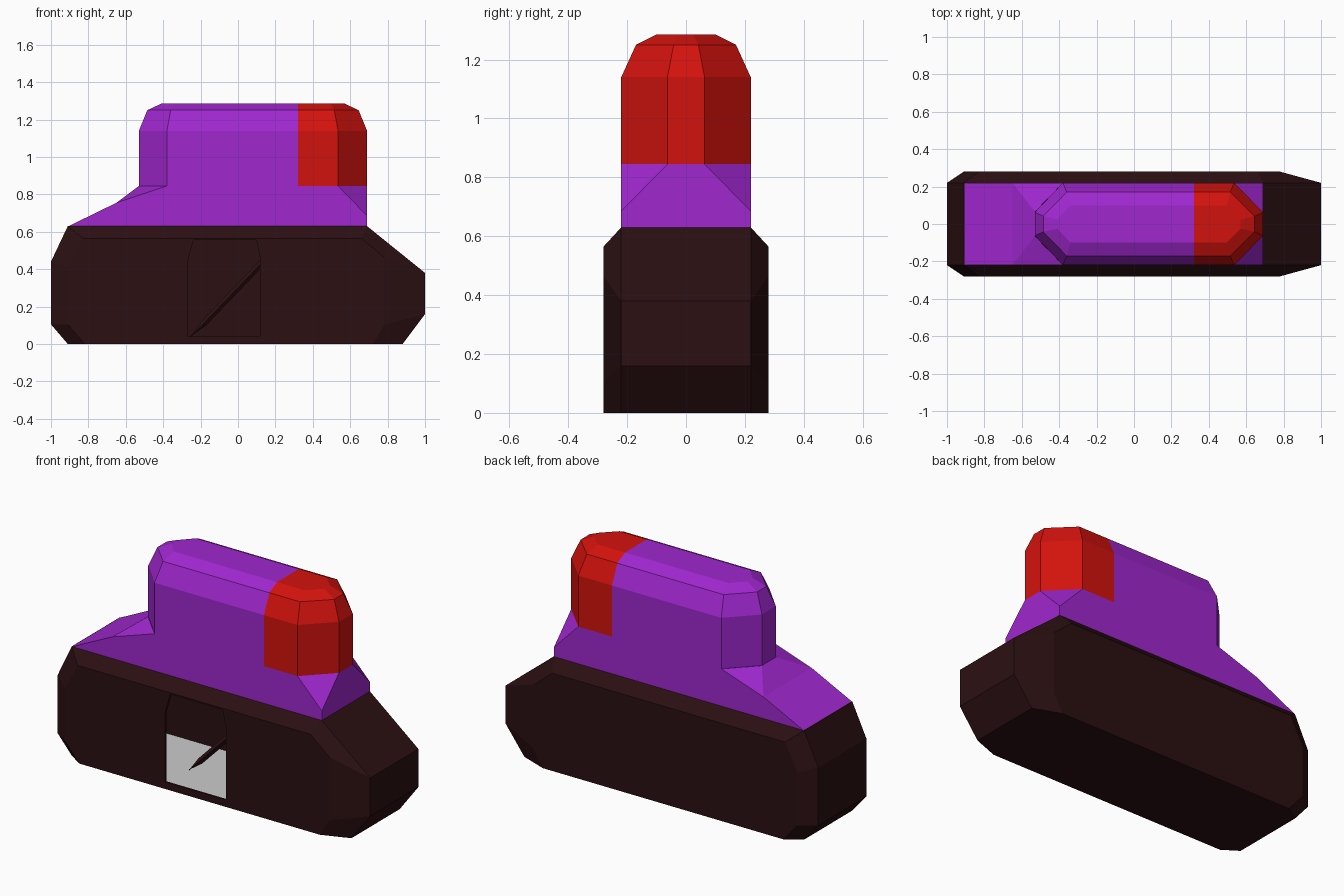
import bpy, bmesh
from mathutils import Vector

if "Cube" in bpy.data.objects:
    bpy.data.objects.remove(bpy.data.objects["Cube"])


def material(name, rgb):
    m = bpy.data.materials.new(name)
    m.diffuse_color = (*rgb, 1)
    m.use_nodes = True
    m.node_tree.nodes["Principled BSDF"].inputs["Base Color"].default_value = m.diffuse_color
    return m


DARK = material("dark_brown", (0.024, 0.005, 0.006))
PURPLE = material("purple", (0.35, 0.02, 0.62))
RED = material("red", (0.65, 0.006, 0.004))


def make_object(name, bm, mat=None):
    bmesh.ops.recalc_face_normals(bm, faces=bm.faces)
    me = bpy.data.meshes.new(name)
    bm.to_mesh(me)
    bm.free()
    ob = bpy.data.objects.new(name, me)
    bpy.context.collection.objects.link(ob)
    if mat:
        me.materials.append(mat)
    return ob


def loft(rings, cap_start=True, cap_end=True):
    """Skin closed rings of equal length."""
    bm = bmesh.new()
    vs = [[bm.verts.new(p) for p in r] for r in rings]
    n = len(vs[0])
    for a, b in zip(vs, vs[1:]):
        for i in range(n):
            j = (i + 1) % n
            bm.faces.new((a[i], a[j], b[j], b[i]))
    if cap_start:
        bm.faces.new(vs[0])
    if cap_end:
        bm.faces.new(vs[-1])
    return bm


def at_y(profile, y):
    return [(x, y, z) for x, z in profile]


# Hollow base hull: main side profile plus a smaller outer one for the chamfers
main = [(-1, .105), (-1, .44), (-.91, .63), (.69, .63),
        (1, .38), (1, .16), (.88, 0), (-.91, 0)]
outer = [(-.91, .105), (-.91, .41), (-.83, .565), (.66, .565),
         (.78, .465), (.78, .10), (.72, 0), (-.82, 0)]
hull = make_object("base_hull", loft([at_y(outer, -.28), at_y(main, -.22),
                                      at_y(main, .22), at_y(outer, .28)]), DARK)
solid = hull.modifiers.new("shell", 'SOLIDIFY')
solid.thickness = 0.015
solid.offset = -1

# Front doorway cut through the shell
door = [(-.27, .04), (-.27, .44), (-.238, .556), (.098, .556), (.118, .46), (.118, .04)]
cutter = make_object("doorway_cutter", loft([at_y(door, -.4), at_y(door, -.2)]))
cutter.hide_render = True
cut = hull.modifiers.new("doorway", 'BOOLEAN')
cut.object = cutter
cut.operation = 'DIFFERENCE'
cut.solver = 'EXACT'
deps = bpy.context.evaluated_depsgraph_get()
cut_mesh = bpy.data.meshes.new_from_object(hull.evaluated_get(deps))
hull.modifiers.clear()
hull.data = cut_mesh
bpy.data.objects.remove(cutter)

# Grey floor inside the hull
bm = bmesh.new()
bm.faces.new([bm.verts.new(p) for p in
              ((-.82, -.26, .018), (.73, -.26, .018), (.73, .26, .018), (-.82, .26, .018))])
make_object("inner_floor", bm)

# Thin slanted rod seen through the doorway
start, end = Vector((-.25, -.09, .04)), Vector((.2, -.05, .51))
rod = [[start + Vector((0, 0, .002 * k)) for k in range(4)],
       *[[c + Vector(o) for o in ((-.012, 0, .012), (0, -.015, 0), (.012, 0, -.012), (0, .015, 0))]
         for c in (start.lerp(end, .15), end)]]
make_object("inner_rod", loft(rod), DARK)

# Purple deck with sloping nose and clipped rear corners
bm = bmesh.new()
pts = dict(A=(-.91, .22, .628), B=(-.65, .22, .755), C=(-.38, .22, .845), D=(-.53, .065, .845),
           E=(.535, .22, .845), F=(.69, .063, .845), G=(.69, .22, .685), H=(.69, .22, .628))
v = {}
for k, (x, y, z) in pts.items():
    v[k] = bm.verts.new((x, -y, z))
    v[k.lower()] = bm.verts.new((x, y, z))
for f in ("ABCEGH", "BCD", "EFG"):
    for names in (f, f.lower()):
        bm.faces.new([v[k] for k in names])
for f in ("AabB", "BbdD", "FfghHG", "AHha"):
    bm.faces.new([v[k] for k in f])
make_object("deck", bm, PURPLE)


# Eight-sided cabin, split into a purple front and a red rear
def ring(z, x0, x1, x2, x3, tip, side):
    half = [(x0, tip), (x1, side), (x2, side), (x3, tip)]
    return [(x, y, z) for x, y in half] + [(x, -y, z) for x, y in reversed(half)]


for name, mat, rear in (("cabin_front", PURPLE, False), ("cabin_rear", RED, True)):
    bm = loft([ring(.845, -.53, -.38, .535, .69, .063, .22),
               ring(1.14, -.53, -.38, .535, .69, .063, .22),
               ring(1.25, -.485, -.36, .515, .645, .042, .17),
               ring(1.285, -.41, -.34, .495, .57, .025, .10)], cap_start=False)
    bmesh.ops.bisect_plane(bm, geom=bm.verts[:] + bm.edges[:] + bm.faces[:],
                           plane_co=(.32, 0, 0), plane_no=(1, 0, 0),
                           clear_inner=rear, clear_outer=not rear)
    make_object(name, bm, mat)
